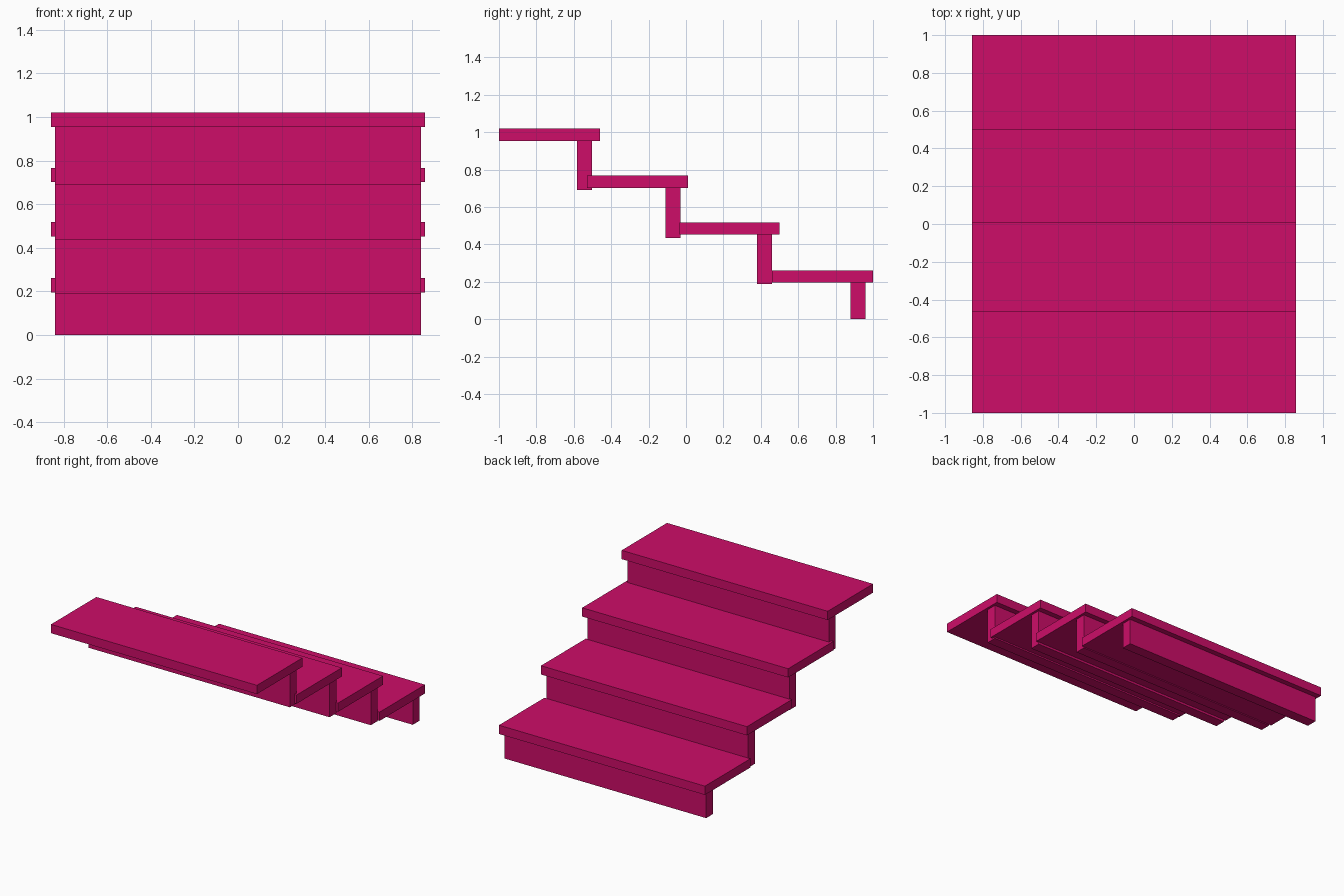
import bpy

cube = bpy.data.objects.get("Cube")
if cube:
    bpy.data.objects.remove(cube, do_unlink=True)

# Single magenta paint
paint = bpy.data.materials.new("magenta")
paint.use_nodes = True
colour = (0.61, 0.004, 0.14, 1)
paint.diffuse_color = colour
paint.node_tree.nodes["Principled BSDF"].inputs["Base Color"].default_value = colour


def board(name, width, y, z):
    """Box centred on x, spanning the given y and z ranges."""
    bpy.ops.mesh.primitive_cube_add(size=1, location=(0, sum(y) / 2, sum(z) / 2))
    obj = bpy.context.object
    obj.name = name
    obj.scale = (width, y[1] - y[0], z[1] - z[0])
    bpy.ops.object.transform_apply(location=False, rotation=False, scale=True)
    obj.data.materials.append(paint)


# Each step: tread back, tread nose, tread underside, riser bottom, riser back
steps = [
    (0.46, 1.0, 0.195, 0.0, 0.88),
    (-0.035, 0.5, 0.452, 0.188, 0.38),
    (-0.53, 0.01, 0.701, 0.435, -0.11),
    (-1.0, -0.46, 0.954, 0.69, -0.582),
]
TREAD_THICKNESS = 0.066
RISER_THICKNESS = 0.08

for number, (back, nose, under, bottom, riser) in enumerate(steps, 1):
    board(f"tread_{number}", 1.716, (back, nose), (under, under + TREAD_THICKNESS))
    board(f"riser_{number}", 1.68, (riser, riser + RISER_THICKNESS), (bottom, under))
